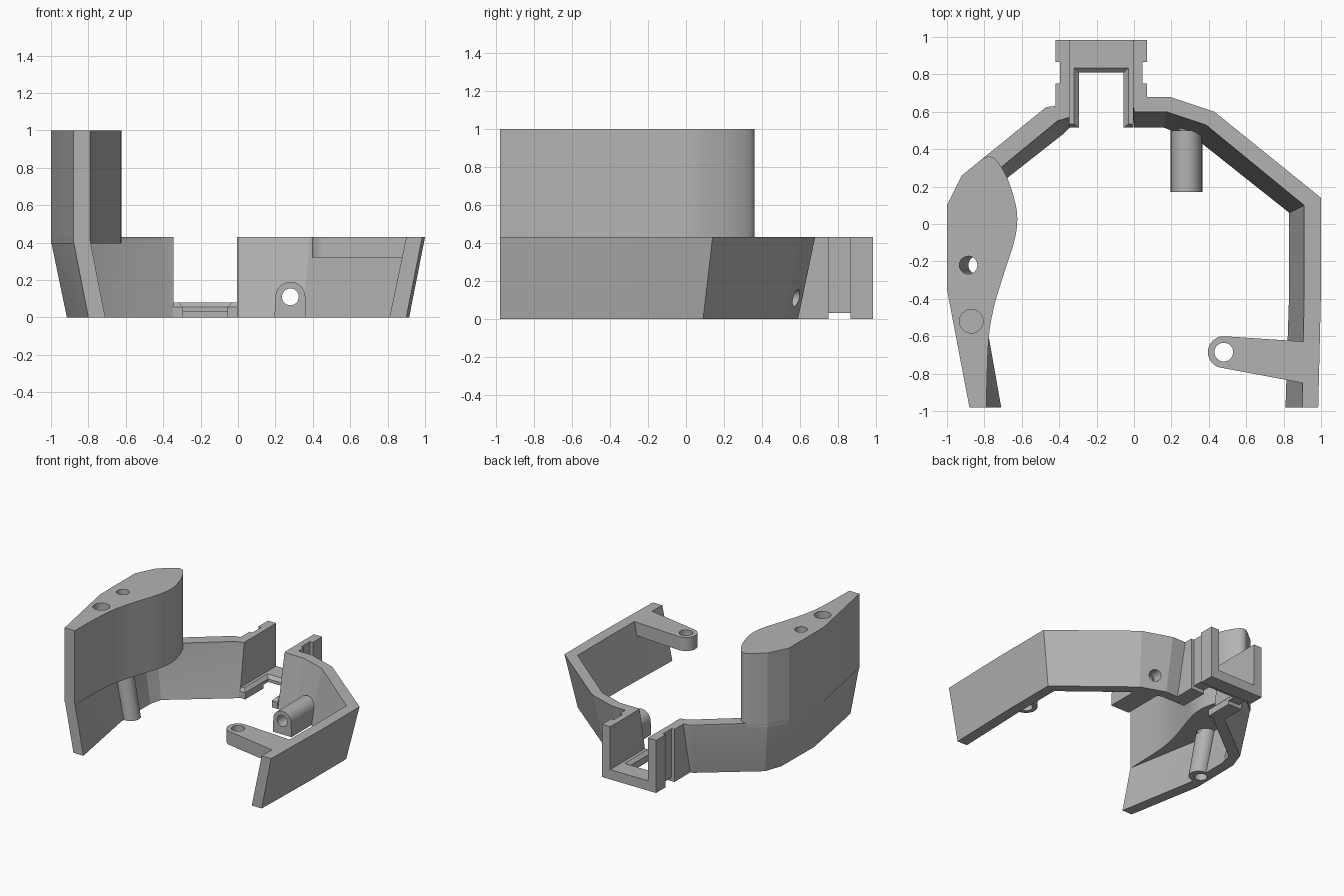
import bpy, bmesh, math
from mathutils import Vector

cube = bpy.data.objects.get("Cube")
if cube:
    bpy.data.objects.remove(cube, do_unlink=True)

grey = bpy.data.materials.new("matte grey")
grey.use_nodes = True
grey.diffuse_color = (0.45, 0.45, 0.45, 1)
grey.node_tree.nodes["Principled BSDF"].inputs["Base Color"].default_value = (0.45, 0.45, 0.45, 1)


def loft(name, sections):
    """Solid through stacked outlines: a list of rings of 3D points."""
    bm = bmesh.new()
    rings = [[bm.verts.new(p) for p in ring] for ring in sections]
    n = len(rings[0])
    for a, b in zip(rings, rings[1:]):
        for i in range(n):
            j = (i + 1) % n
            bm.faces.new((a[i], a[j], b[j], b[i]))
    bm.faces.new(rings[0][::-1])
    bm.faces.new(rings[-1])
    bmesh.ops.recalc_face_normals(bm, faces=bm.faces)
    mesh = bpy.data.meshes.new(name)
    bm.to_mesh(mesh)
    bm.free()
    obj = bpy.data.objects.new(name, mesh)
    bpy.context.collection.objects.link(obj)
    mesh.materials.append(grey)
    return obj


def level(points, z):
    return [(x, y, z) for x, y in points]


def tube(name, start, end, r, up=True, n=32):
    """Cylinder with horizontal ends (up) or with ends facing y."""
    def ring(c):
        pts = []
        for i in range(n):
            a = 2 * math.pi * i / n
            u, v = r * math.cos(a), r * math.sin(a)
            pts.append(Vector(c) + Vector((u, v, 0) if up else (u, 0, v)))
        return pts
    return loft(name, [ring(start), ring(end)])


def box(name, x0, x1, y0, y1, z0, z1):
    pts = [(x0, y0), (x1, y0), (x1, y1), (x0, y1)]
    return loft(name, [level(pts, z0), level(pts, z1)])


def cut(cutter, *targets):
    cutter.hide_render = True
    for obj in targets:
        mod = obj.modifiers.new("cut", "BOOLEAN")
        mod.operation = "DIFFERENCE"
        mod.solver = "EXACT"
        mod.object = cutter
        bpy.context.view_layer.objects.active = obj
        bpy.ops.object.modifier_apply(modifier=mod.name)
    bpy.data.objects.remove(cutter, do_unlink=True)


def smooth_path(pts, steps=6):
    """Catmull-Rom curve through the points."""
    p = [Vector(q) for q in [pts[0]] + pts + [pts[-1]]]
    out = []
    for a, b, c, d in zip(p, p[1:], p[2:], p[3:]):
        for k in range(steps):
            t = k / steps
            out.append(tuple(0.5 * (2 * b + (c - a) * t + (2 * a - 5 * b + 4 * c - d) * t**2
                                    + (3 * b - a - 3 * c + d) * t**3)))
    return out + [tuple(p[-1])]


TOP = 0.43

# Left wall: inward-leaning band
outer_top = [(0, .68), (.19, .68), (.43, .60), (1, .14), (1, -.35), (.985, -.98)]
inner_top = [(0, .60), (.175, .60), (.385, .53), (.91, .10), (.91, -.35), (.90, -.98)]
outer_low = [(0, .59), (.18, .59), (.38, .52), (.915, .09), (.915, -.35), (.90, -.98)]
inner_low = [(0, .515), (.16, .515), (.345, .445), (.83, .06), (.83, -.35), (.81, -.98)]
left_wall = loft("left_wall", [level(outer_low + inner_low[::-1], 0),
                               level(outer_top + inner_top[::-1], TOP)])

# Right wall: leaning band that turns vertical beneath the grip
outer_top = [(-.345, .64), (-.47, .625), (-.92, .26), (-1, .10), (-1, -.35), (-.88, -.98)]
inner_top = [(-.345, .57), (-.41, .55), (-.86, .18), (-.915, .08), (-.91, -.33), (-.79, -.98)]
outer_low = [(-.345, .56), (-.44, .54), (-.86, .21), (-.91, .07), (-.915, -.35), (-.80, -.98)]
inner_low = [(-.345, .515), (-.38, .48), (-.80, .15), (-.825, .05), (-.825, -.33), (-.71, -.98)]
upper = outer_top + inner_top[::-1]
right_wall = loft("right_wall", [level(outer_low + inner_low[::-1], 0),
                                 level(upper, 0.41), level(upper, TOP)])

# Tall grip with a palm-shaped section
palm = smooth_path([(-.83, .333), (-.785, .36), (-.735, .34), (-.675, .24), (-.632, .10),
                    (-.625, 0), (-.645, -.11), (-.70, -.28), (-.75, -.45), (-.778, -.63),
                    (-.79, -.98)])
outline = [(-.88, -.98), (-1, -.35), (-1, .10), (-.92, .26)] + palm
grip = loft("grip", [level(outline, 0.395), level(outline, 1.0)])

# Sloping screw boss below the grip
boss = tube("grip_boss", (-.815, -.22, 0), (-.89, -.22, .41), .075)
cut(tube("screw_cutter", (-.835, -.22, -.05), (-.888, -.22, 1.05), .048), grip, right_wall, boss)
cut(tube("socket_cutter", (-.87, -.52, .8), (-.87, -.52, 1.05), .063), grip)

# Clip: two grooved side plates mirrored about its centre
MID = -.175
sides = []
for s, label in ((1, "left"), (-1, "right")):
    def plate(front):
        half = [(.17, front), (.245, front), (.245, .75), (.22, .75),
                (.22, .865), (.245, .865), (.245, .985), (.17, .985)]
        return [(MID + s * x, y) for x, y in half]
    sides.append(loft("clip_side_" + label, [level(plate(.54), 0), level(plate(.62), TOP)]))


# Clip floor: U-shaped ledge with a bevelled opening
def ledge(opening, back, front):
    w = .172
    pts = [(w, front), (w, .985), (-w, .985), (-w, front),
           (-opening, front), (-opening, back), (opening, back), (opening, front)]
    return [(MID + x, y) for x, y in pts]


floor = loft("clip_floor", [level(ledge(.12, .81, .515), 0), level(ledge(.12, .81, .515), .055),
                            level(ledge(.145, .835, .535), .08)])
cut(box("groove_cutter", -.5, .15, .75, .865, -.1, .03), floor, *sides)

# Arched pivot sleeve on the left wall
arc = [(.28 + .08 * math.cos(math.pi * i / 20), .11 + .08 * math.sin(math.pi * i / 20))
       for i in range(21)]
arch = [(.365, 0)] + arc + [(.195, 0)]
sleeve = loft("pivot_sleeve", [[(x, y, z) for x, z in arch] for y in (.17, .50)])
cut(tube("pivot_cutter", (.28, .1, .11), (.28, .8, .11), .045, up=False), sleeve, left_wall)

# Rounded mounting tab on the left wall
nose = [(.48 + .085 * math.cos(a), -.685 + .085 * math.sin(a))
        for a in (math.radians(85 + 10 * i) for i in range(18))]
tab_shape = nose + [(.93, -.855), (.93, -.63)]
tab = loft("mounting_tab", [level(tab_shape, .32), level(tab_shape, TOP)])
cut(tube("tab_cutter", (.48, -.685, .2), (.48, -.685, .6), .05), tab)

# Smooth the curved parts, keeping hard edges
for obj in (grip, boss, sleeve, tab, left_wall, right_wall):
    bpy.ops.object.select_all(action="DESELECT")
    obj.select_set(True)
    bpy.context.view_layer.objects.active = obj
    bpy.ops.object.shade_smooth_by_angle(angle=math.radians(15))
